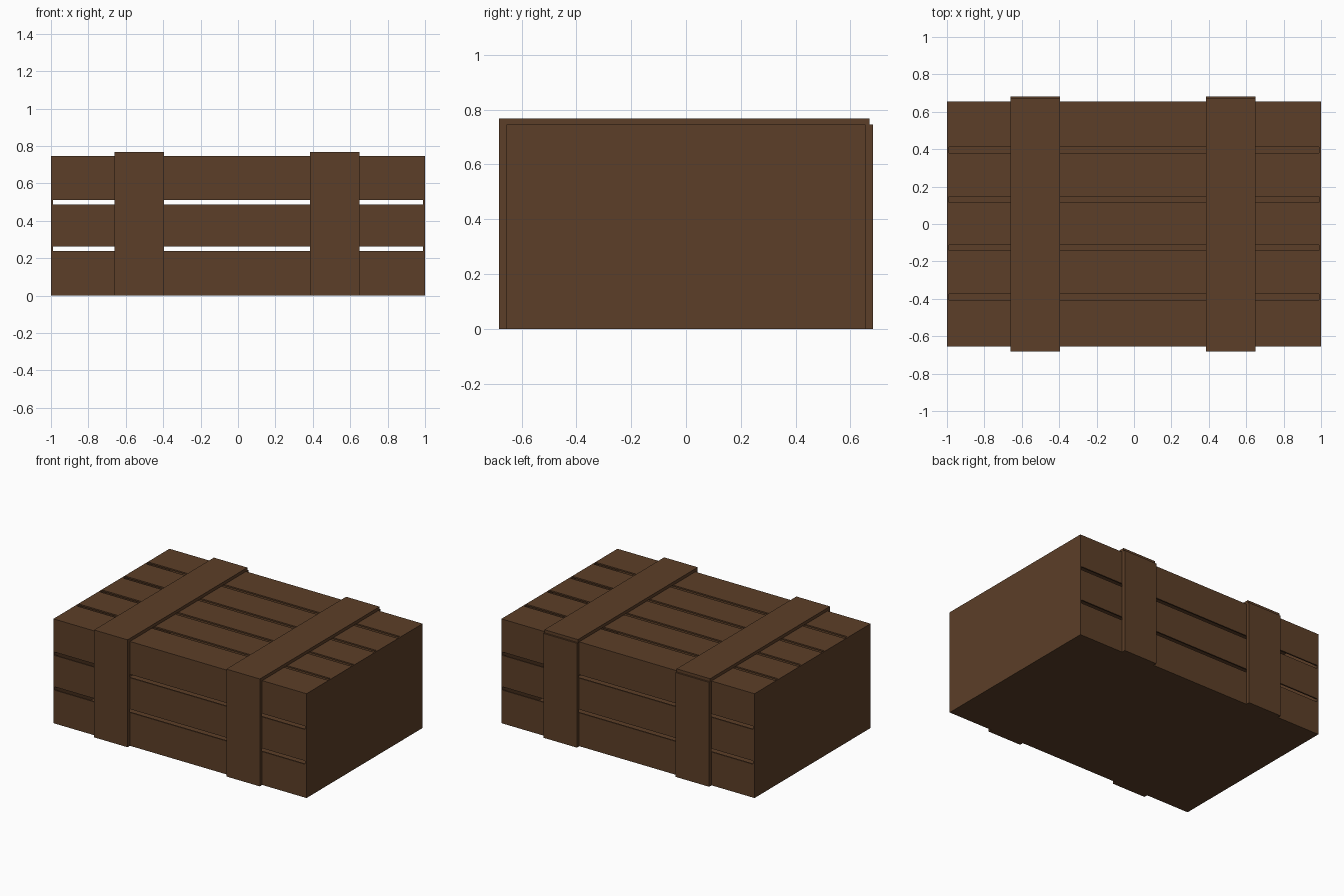
import bpy, bmesh

if "Cube" in bpy.data.objects:
    bpy.data.objects.remove(bpy.data.objects["Cube"])

wood = bpy.data.materials.new("brown_wood")
wood.diffuse_color = (0.107, 0.049, 0.021, 1)
wood.use_nodes = True
wood.node_tree.nodes["Principled BSDF"].inputs["Base Color"].default_value = wood.diffuse_color


def board(name, x, y, z):
    """Box spanning the given (min, max) ranges."""
    spans = (x, y, z)
    bm = bmesh.new()
    bmesh.ops.create_cube(bm, size=1)
    for v in bm.verts:
        v.co = [s[0] if c < 0 else s[1] for c, s in zip(v.co, spans)]
    mesh = bpy.data.meshes.new(name)
    bm.to_mesh(mesh)
    bm.free()
    mesh.materials.append(wood)
    obj = bpy.data.objects.new(name, mesh)
    bpy.context.collection.objects.link(obj)
    return obj


T = 0.01             # board thickness
X, Y, H = 1.0, 0.655, 0.745
XI, YI = X - T, Y - T

# Floor and solid end panels
board("floor", (-XI, XI), (-YI, YI), (0, T))
for side, x in (("left", (-X, -XI)), ("right", (XI, X))):
    board(f"{side}_end_panel", x, (-Y, Y), (0, H))

# Three slats with open gaps on front and back
for side, y in (("front", (-Y, -YI)), ("back", (YI, Y))):
    for i, z in enumerate(((0, 0.238), (0.262, 0.486), (0.51, H))):
        board(f"{side}_slat_{i + 1}", (-XI, XI), y, z)

# Five lid slats separated by narrow gaps
gap_centres = (-0.39, -0.127, 0.132, 0.395)
starts = [-YI] + [g + 0.016 for g in gap_centres]
ends = [g - 0.016 for g in gap_centres] + [YI]
for i, y in enumerate(zip(starts, ends)):
    board(f"lid_slat_{i + 1}", (-XI, XI), y, (H - T, H))

# Two battens wrapping the front, top and back
for side, x in (("left", (-0.66, -0.395)), ("right", (0.385, 0.65))):
    board(f"{side}_front_batten", x, (-0.682, -Y), (0, H))
    board(f"{side}_top_batten", x, (-0.682, 0.67), (H, 0.767))
    board(f"{side}_back_batten", x, (Y, 0.682), (0, H))
